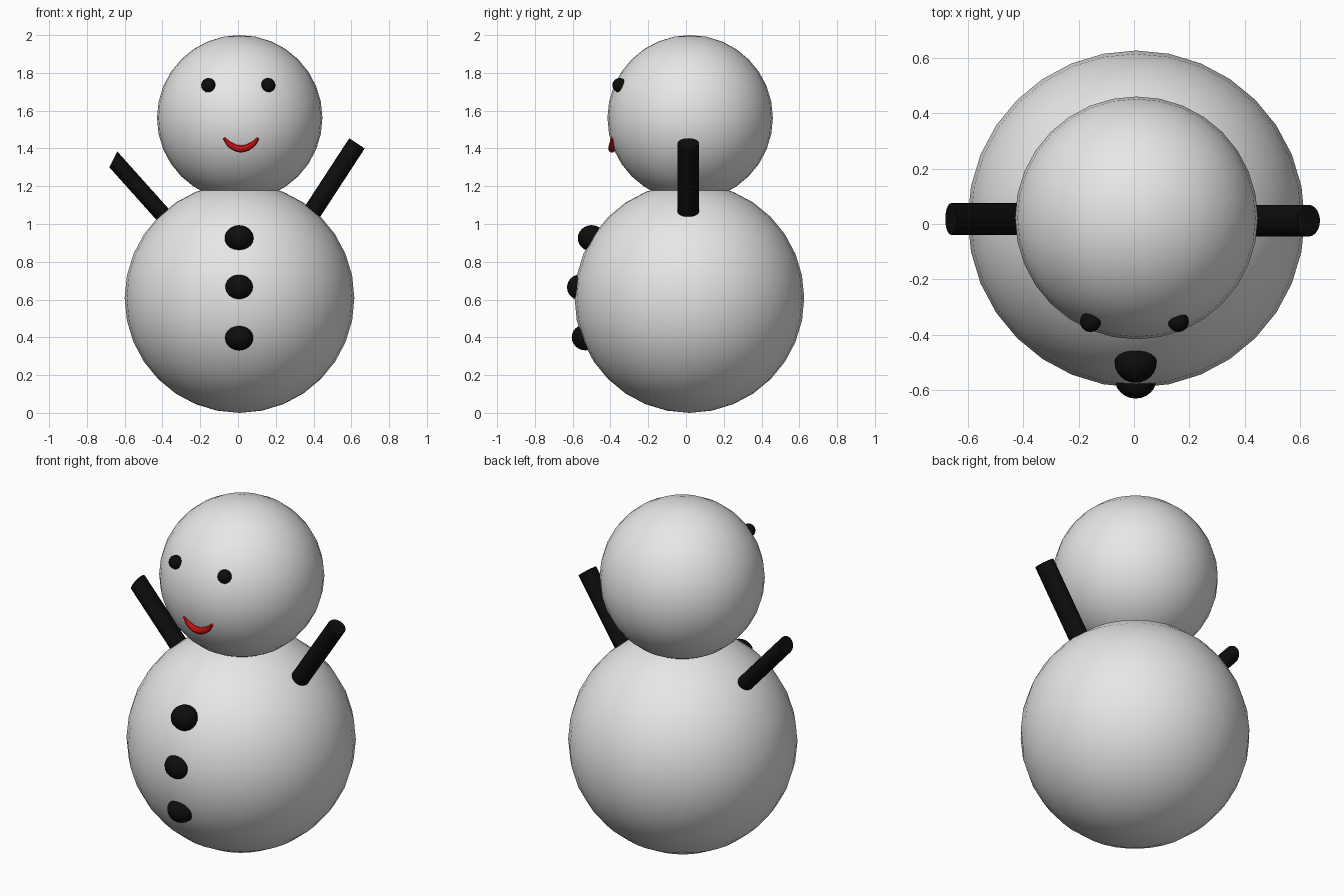
import bpy
from mathutils import Matrix, Vector

cube = bpy.data.objects.get("Cube")
if cube:
    bpy.data.objects.remove(cube)


def material(name, rgb):
    m = bpy.data.materials.new(name)
    m.use_nodes = True
    m.diffuse_color = (*rgb, 1)
    bsdf = next(n for n in m.node_tree.nodes if n.type == "BSDF_PRINCIPLED")
    bsdf.inputs["Base Color"].default_value = (*rgb, 1)
    return m


snow = material("snow white", (0.8, 0.8, 0.8))
coal = material("coal black", (0.004, 0.004, 0.004))
red = material("mouth red", (0.8, 0.008, 0.008))


def finish(name, mat):
    ob = bpy.context.object
    ob.name = ob.data.name = name
    ob.data.materials.clear()
    ob.data.materials.append(mat)
    return ob


def ball(name, mat, centre, radii, segments=32):
    bpy.ops.mesh.primitive_uv_sphere_add(segments=segments, ring_count=segments // 2, location=centre)
    ob = finish(name, mat)
    ob.data.transform(Matrix.Diagonal((*radii, 1)))
    bpy.ops.object.shade_smooth()


def arm(name, start, end, cap):
    """Cylinder from start to end; cap is the in-plane half width of its end."""
    bpy.ops.mesh.primitive_cylinder_add(vertices=32, radius=1, depth=2)
    ob = finish(name, coal)
    start, end, cap = Vector(start), Vector(end), Vector(cap)
    axes = Matrix((cap, Vector((0, 0.057, 0)), (end - start) / 2)).transposed().to_4x4()
    if axes.determinant() < 0:
        ob.data.flip_normals()
    ob.data.transform(axes)
    ob.location = (start + end) / 2
    bpy.ops.object.shade_smooth_by_angle()


# Snowballs
ball("body", snow, (0.008, 0.018, 0.608), (0.608,) * 3)
ball("head", snow, (0.009, 0.022, 1.562), (0.438,) * 3)

# Coal eyes and buttons
for side, x in (("right", -0.157), ("left", 0.16)):
    ball(side + "_eye", coal, (x, -0.352, 1.735), (0.038,) * 3, 16)
for name, y, z in (("top", -0.5, 0.925), ("middle", -0.557, 0.665), ("bottom", -0.532, 0.4)):
    ball(name + "_button", coal, (0.006, y, z), (0.076, 0.073, 0.069), 24)

# Stick arms
arm("left_arm", (0.33, 0.012, 0.967), (0.63, 0.012, 1.427), (0.041, 0, -0.027))
arm("right_arm", (-0.36, 0.018, 1.007), (-0.66, 0.018, 1.342), (0.021, 0, 0.042))

# Smiling mouth: tapered tube lying on the head
curve = bpy.data.curves.new("mouth", "CURVE")
curve.dimensions = "3D"
curve.bevel_depth = 0.02
curve.bevel_resolution = 3
curve.use_fill_caps = True
spline = curve.splines.new("BEZIER")
path = [(-0.075, 1.455, 0.35), (-0.037, 1.416, 0.85), (0.016, 1.398, 1),
        (0.07, 1.416, 0.85), (0.108, 1.455, 0.35)]
spline.bezier_points.add(len(path) - 1)
for point, (x, z, size) in zip(spline.bezier_points, path):
    point.co = (x, -0.392, z)
    point.radius = size
    point.handle_left_type = point.handle_right_type = "AUTO"
mouth = bpy.data.objects.new("mouth", curve)
bpy.context.collection.objects.link(mouth)
bpy.ops.object.select_all(action="DESELECT")
mouth.select_set(True)
bpy.context.view_layer.objects.active = mouth
bpy.ops.object.convert(target="MESH")
finish("mouth", red)
bpy.ops.object.shade_smooth_by_angle()
